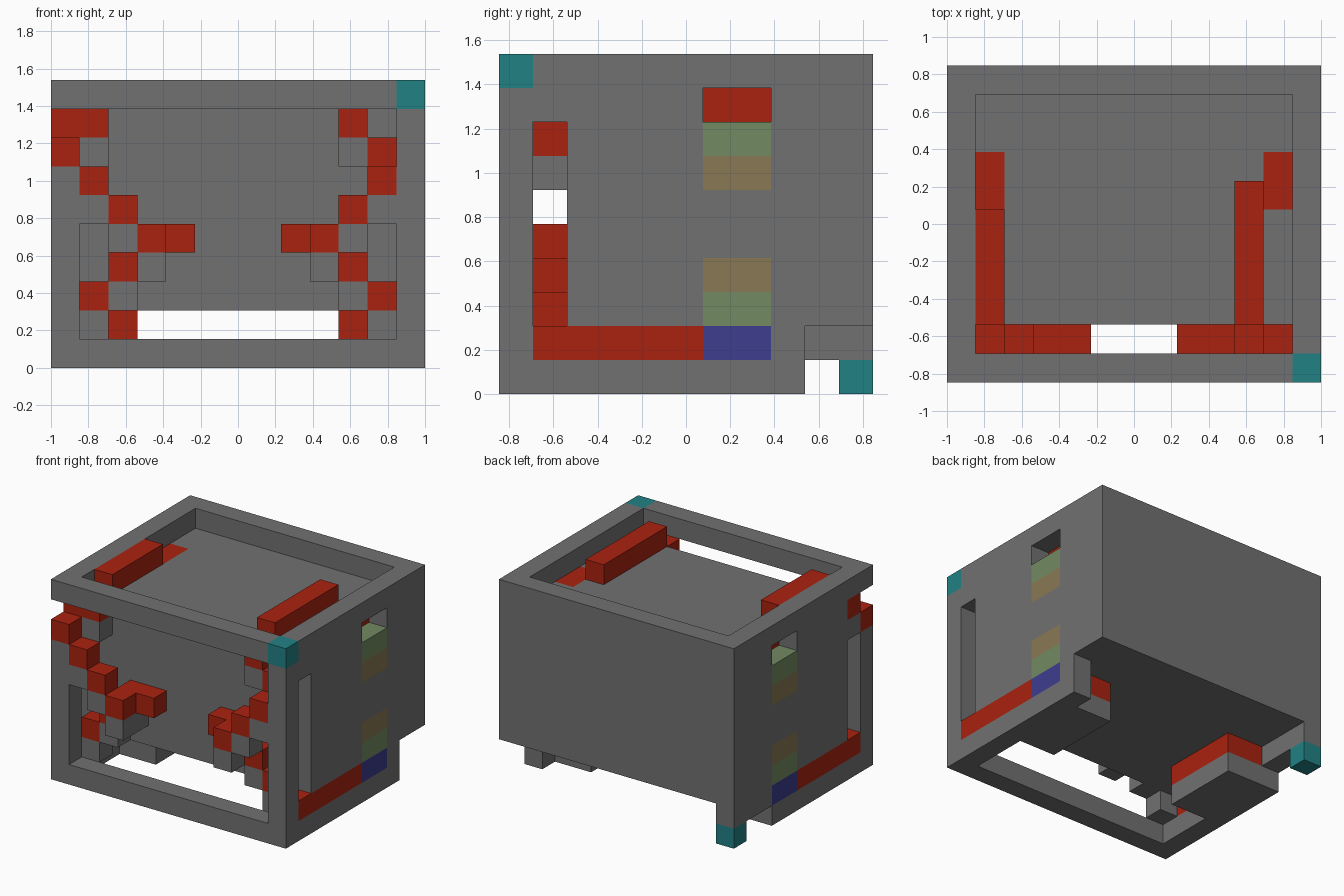
import bpy, bmesh
from mathutils import Vector

cube = bpy.data.objects.get("Cube")
if cube:
    bpy.data.objects.remove(cube, do_unlink=True)

# Block grid: 13 wide, 11 deep, 10 high
SIZE = (13, 11, 10)
UNIT = 2 / SIZE[0]
cells = {}

COLOURS = {
    "stone_grey": (0.165, 0.165, 0.165),
    "signal_red": (0.4, 0.016, 0.005),
    "marker_teal": (0.016, 0.22, 0.235),
    "panel_blue": (0.047, 0.047, 0.28),
    "panel_green": (0.168, 0.255, 0.12),
    "panel_tan": (0.255, 0.188, 0.09),
}


def make_material(name, rgb):
    mat = bpy.data.materials.new(name)
    mat.use_nodes = True
    mat.diffuse_color = (*rgb, 1)
    bsdf = next(n for n in mat.node_tree.nodes if n.type == 'BSDF_PRINCIPLED')
    bsdf.inputs["Base Color"].default_value = (*rgb, 1)
    bsdf.inputs["Roughness"].default_value = 0.9
    return mat


MATERIALS = {name: make_material(name, rgb) for name, rgb in COLOURS.items()}


def span(r):
    return range(r[0], r[1] + 1) if isinstance(r, tuple) else (r,)


def fill(part, colour, x, y, z):
    """Fill an inclusive block range; part None carves it away."""
    for i in span(x):
        for j in span(y):
            for k in span(z):
                if part:
                    cells[i, j, k] = (part, colour)
                else:
                    cells.pop((i, j, k), None)


def carve(x, y, z):
    fill(None, None, x, y, z)


GREY, RED, TEAL = "stone_grey", "signal_red", "marker_teal"

# Closed core, back wall and top rim
fill("core", GREY, (1, 11), (2, 9), (2, 8))
fill("back_wall", GREY, (0, 12), 10, (2, 8))
fill("top_rim", GREY, (0, 12), (0, 10), 9)
carve((1, 11), (1, 9), 9)

# Front frame: sill and two posts
fill("front_sill", GREY, (0, 12), 0, 0)
fill("left_post", GREY, 12, 0, (1, 8))
fill("right_post", GREY, 0, 0, (1, 6))

# Side walls with slots, coloured panels and a base strip
for side, x, slot_top in (("left", 12, 7), ("right", 0, 6)):
    wall = side + "_wall"
    fill(wall, GREY, x, (1, 9), (2, 8))
    fill(wall, GREY, x, (1, 8), (0, 1))
    carve(x, 1, (2, slot_top))
    carve(x, (6, 7), 8)
    fill(side + "_base_strip", RED, x, (1, 5), 1)
    fill(side + "_blue_panel", "panel_blue", x, (6, 7), 1)
    for z in (2, 7):
        fill(side + "_green_panels", "panel_green", x, (6, 7), z)
    for z in (3, 6):
        fill(side + "_tan_panels", "panel_tan", x, (6, 7), z)
carve(0, 8, 0)
fill("right_wall", GREY, 0, (8, 10), 1)

# Treads under the core
for side, x in (("left", (10, 11)), ("right", (1, 2))):
    fill(side + "_tread_base", GREY, x, (4, 7), 0)
    fill(side + "_tread", RED, x, (4, 7), 1)


# Stair chains in front: each red step rests on a grey block
def step(side, x, y, z, support=True):
    fill(side + "_stair", RED, x, y, z)
    if support:
        fill(side + "_stair_supports", GREY, x, y, z - 1)


for side, m in (("right", lambda i: i), ("left", lambda i: 12 - i)):
    step(side, m(1), 0, 6)
    step(side, m(2), 0, 5)
    step(side, m(3), (0, 1), 4)
    step(side, m(4), 1, 4, support=False)
    step(side, m(2), 1, 3)
    step(side, m(1), 1, 2)
step("right", (0, 1), 1, 8)
step("right", 0, 0, 7)
step("left", 10, 1, 8)
step("left", 11, 1, 7)

# Red bars on the roof and their flush ends
fill("right_roof_bar", RED, 1, (2, 5), 9)
fill("left_roof_bar", RED, 10, (2, 6), 9)
fill("right_roof_bar_end", RED, 1, (6, 7), 8)
fill("left_roof_bar_end", RED, 11, (6, 7), 8)

# Teal corner markers
fill("top_corner_marker", TEAL, 12, 0, 9)
fill("bottom_corner_marker", TEAL, 0, 10, 0)


# Skin the exposed sides of every block, one mesh per part
def add_side(bm, cell, axis, sign):
    u, v = (axis + 1) % 3, (axis + 2) % 3
    corners = []
    for du, dv in ((0, 0), (1, 0), (1, 1), (0, 1)):
        p = list(cell)
        p[axis] += sign > 0
        p[u] += du
        p[v] += dv
        corners.append(bm.verts.new(Vector(
            (p[0] - SIZE[0] / 2, p[1] - SIZE[1] / 2, p[2])) * UNIT))
    bm.faces.new(corners if sign > 0 else corners[::-1])


def build(part, colour):
    bm = bmesh.new()
    for cell, (owner, _) in cells.items():
        if owner != part:
            continue
        for axis in range(3):
            for sign in (-1, 1):
                near = list(cell)
                near[axis] += sign
                if tuple(near) not in cells:
                    add_side(bm, cell, axis, sign)
    bmesh.ops.remove_doubles(bm, verts=bm.verts, dist=0.001)
    bmesh.ops.dissolve_limit(bm, angle_limit=0.01, verts=bm.verts, edges=bm.edges)
    mesh = bpy.data.meshes.new(part)
    bm.to_mesh(mesh)
    bm.free()
    mesh.materials.append(MATERIALS[colour])
    bpy.context.scene.collection.objects.link(bpy.data.objects.new(part, mesh))


for part, colour in dict.fromkeys(cells.values()):
    build(part, colour)
